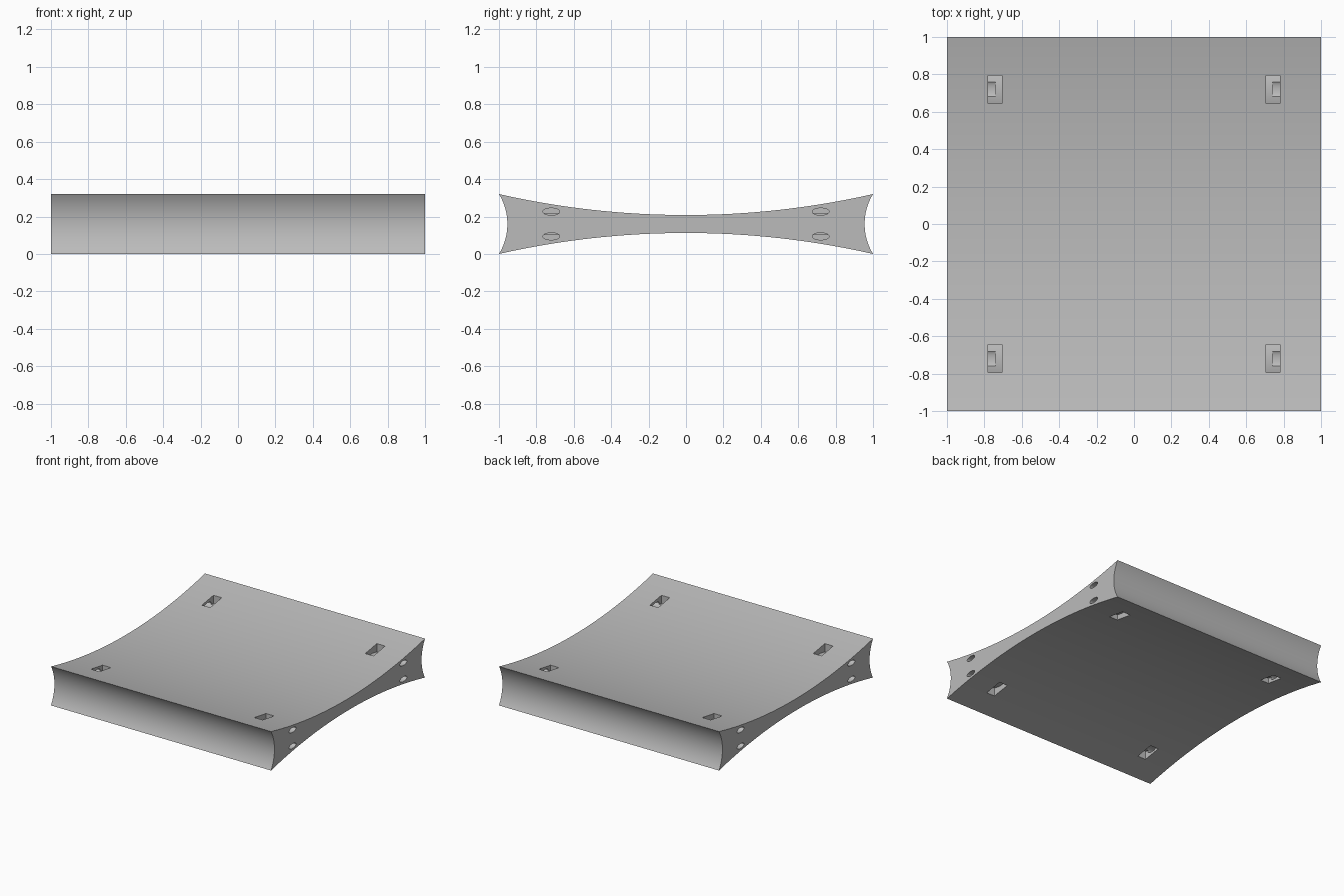
import bpy, bmesh, math

if "Cube" in bpy.data.objects:
    bpy.data.objects.remove(bpy.data.objects["Cube"])

HEIGHT, MID = 0.32, 0.16

grey = bpy.data.materials.new("plain grey")
grey.use_nodes = True
grey.diffuse_color = (0.5, 0.5, 0.5, 1)
grey.node_tree.nodes["Principled BSDF"].inputs["Base Color"].default_value = (0.5, 0.5, 0.5, 1)


def arc(a, b, sag, n):
    """Circular arc from a to b, bulging by sag to the left of a->b; b is left out."""
    (ax, ay), (bx, by) = a, b
    half = math.hypot(bx - ax, by - ay) / 2
    r = (half ** 2 + sag ** 2) / (2 * sag)
    ux, uy = (bx - ax) / (2 * half), (by - ay) / (2 * half)
    span = math.asin(half / r)
    points = []
    for i in range(n):
        t = span * (2 * i / n - 1)
        along, out = r * math.sin(t), r * math.cos(t) - r + sag
        points.append(((ax + bx) / 2 + ux * along - uy * out,
                       (ay + by) / 2 + uy * along + ux * out))
    return points


def extrude(bm, profile, x0, x1):
    """Solid with a (y, z) profile running from x0 to x1."""
    verts = [bm.verts.new((x0, y, z)) for y, z in profile]
    face = bm.faces.new(verts)
    moved = bmesh.ops.extrude_face_region(bm, geom=[face])["geom"]
    bmesh.ops.translate(bm, vec=(x1 - x0, 0, 0),
                        verts=[v for v in moved if isinstance(v, bmesh.types.BMVert)])


def make_object(name, bm):
    bmesh.ops.recalc_face_normals(bm, faces=bm.faces)
    mesh = bpy.data.meshes.new(name)
    bm.to_mesh(mesh)
    bm.free()
    mesh.materials.append(grey)
    obj = bpy.data.objects.new(name, mesh)
    bpy.context.collection.objects.link(obj)
    return obj


# Slab with concave top, bottom, front and back
corners = [(-1, 0), (1, 0), (1, HEIGHT), (-1, HEIGHT)]
profile = []
for i, sag in enumerate((0.112, 0.045, 0.112, 0.045)):
    profile += arc(corners[i], corners[(i + 1) % 4], sag, 48 if i % 2 == 0 else 24)
bm = bmesh.new()
extrude(bm, profile, -1, 1)
slab = make_object("slab", bm)

# Slots with dished floors and oval holes leading to them from the sides
slots, holes = bmesh.new(), bmesh.new()
for sx in (-1, 1):
    for y in (-0.72, 0.72):
        for sz in (-1, 1):
            floor = arc((y + 0.075, 0.05), (y - 0.075, 0.05), -0.01, 12)
            pocket = floor + [(y - 0.075, 0.05), (y - 0.075, 0.3), (y + 0.075, 0.3)]
            extrude(slots, [(py, MID + sz * pz) for py, pz in pocket], sx * 0.705, sx * 0.78)
            oval = [(y + 0.045 * math.cos(a), MID + sz * 0.066 + 0.019 * math.sin(a))
                    for a in (math.tau * k / 32 for k in range(32))]
            extrude(holes, oval, sx * 0.74, sx * 1.1)

bpy.context.view_layer.objects.active = slab
for name, bm in (("slot_cutter", slots), ("hole_cutter", holes)):
    cutter = make_object(name, bm)
    cutter.hide_render = True
    mod = slab.modifiers.new(name, "BOOLEAN")
    mod.operation, mod.solver, mod.object = "DIFFERENCE", "EXACT", cutter
    bpy.ops.object.modifier_apply(modifier=mod.name)
    bpy.data.objects.remove(cutter)

bpy.ops.object.select_all(action="DESELECT")
slab.select_set(True)
bpy.ops.object.shade_smooth_by_angle(angle=math.radians(30))
